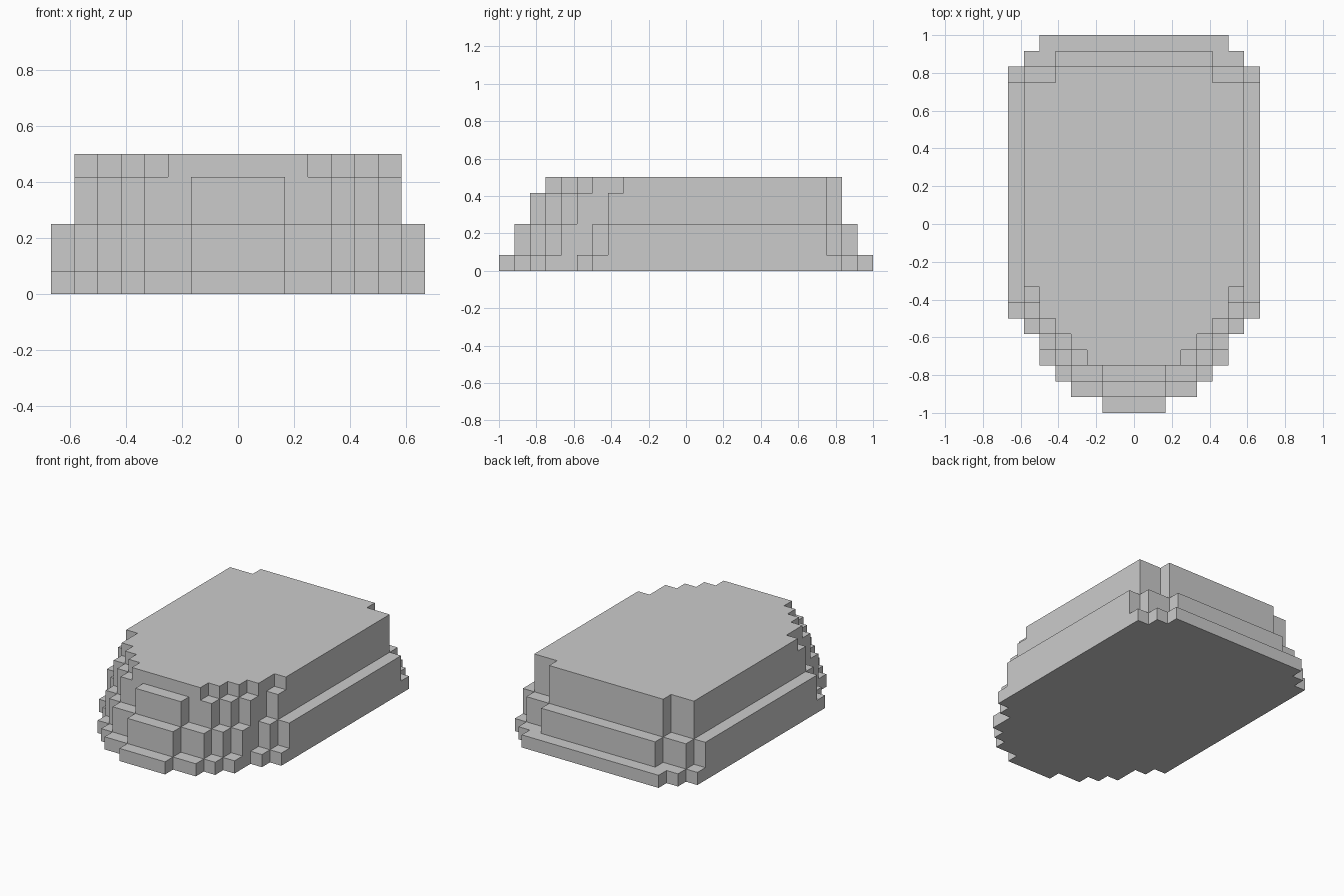
import bpy
import bmesh

if "Cube" in bpy.data.objects:
    bpy.data.objects.remove(bpy.data.objects["Cube"])

U = 1 / 12  # grid step

# Each tier: z range, then (half width, front y, back y) slabs, all in grid steps
TIERS = [
    (0, 1, [(8, -6, 10), (7, -7, 11), (6, -9, 12), (5, -10, 12), (4, -11, 12), (2, -12, 12)]),
    (1, 3, [(8, -5, 9), (7, -6, 10), (6, -8, 10), (5, -9, 11), (4, -10, 11), (2, -11, 11)]),
    (3, 5, [(7, -5, 9), (6, -7, 9), (5, -8, 10), (4, -9, 10), (2, -10, 10)]),
    (5, 6, [(7, -4, 9), (6, -6, 9), (5, -7, 10), (4, -8, 10), (3, -9, 10)]),
]


def cells(slabs):
    """Grid cells covered by a set of centred slabs."""
    return {(x, y) for w, y0, y1 in slabs
            for x in range(-w, w) for y in range(y0, y1)}


bm = bmesh.new()


def quad(*pts):
    bm.faces.new([bm.verts.new((x * U, y * U, z * U)) for x, y, z in pts])


def flat(x, y, z):
    quad((x, y, z), (x + 1, y, z), (x + 1, y + 1, z), (x, y + 1, z))


# Stepped body: outer walls and exposed ledges of every tier
filled = [cells(t[2]) for t in TIERS] + [set()]
for i, (z0, z1, _) in enumerate(TIERS):
    for x, y in filled[i]:
        if i == 0:
            flat(x, y, z0)
        if (x, y) not in filled[i + 1]:
            flat(x, y, z1)
        sides = {(x - 1, y): ((x, y + 1), (x, y)),
                 (x + 1, y): ((x + 1, y), (x + 1, y + 1)),
                 (x, y - 1): ((x, y), (x + 1, y)),
                 (x, y + 1): ((x + 1, y + 1), (x, y + 1))}
        for neighbour, (a, b) in sides.items():
            if neighbour not in filled[i]:
                quad((*a, z0), (*b, z0), (*b, z1), (*a, z1))

# Weld, orient and merge the coplanar squares into large flat faces
bmesh.ops.remove_doubles(bm, verts=bm.verts[:], dist=1e-4)
bmesh.ops.recalc_face_normals(bm, faces=bm.faces[:])
bmesh.ops.dissolve_limit(bm, angle_limit=0.02, verts=bm.verts[:], edges=bm.edges[:])

mesh = bpy.data.meshes.new("stepped_body")
bm.to_mesh(mesh)
bm.free()
body = bpy.data.objects.new("stepped_body", mesh)
bpy.context.collection.objects.link(body)
